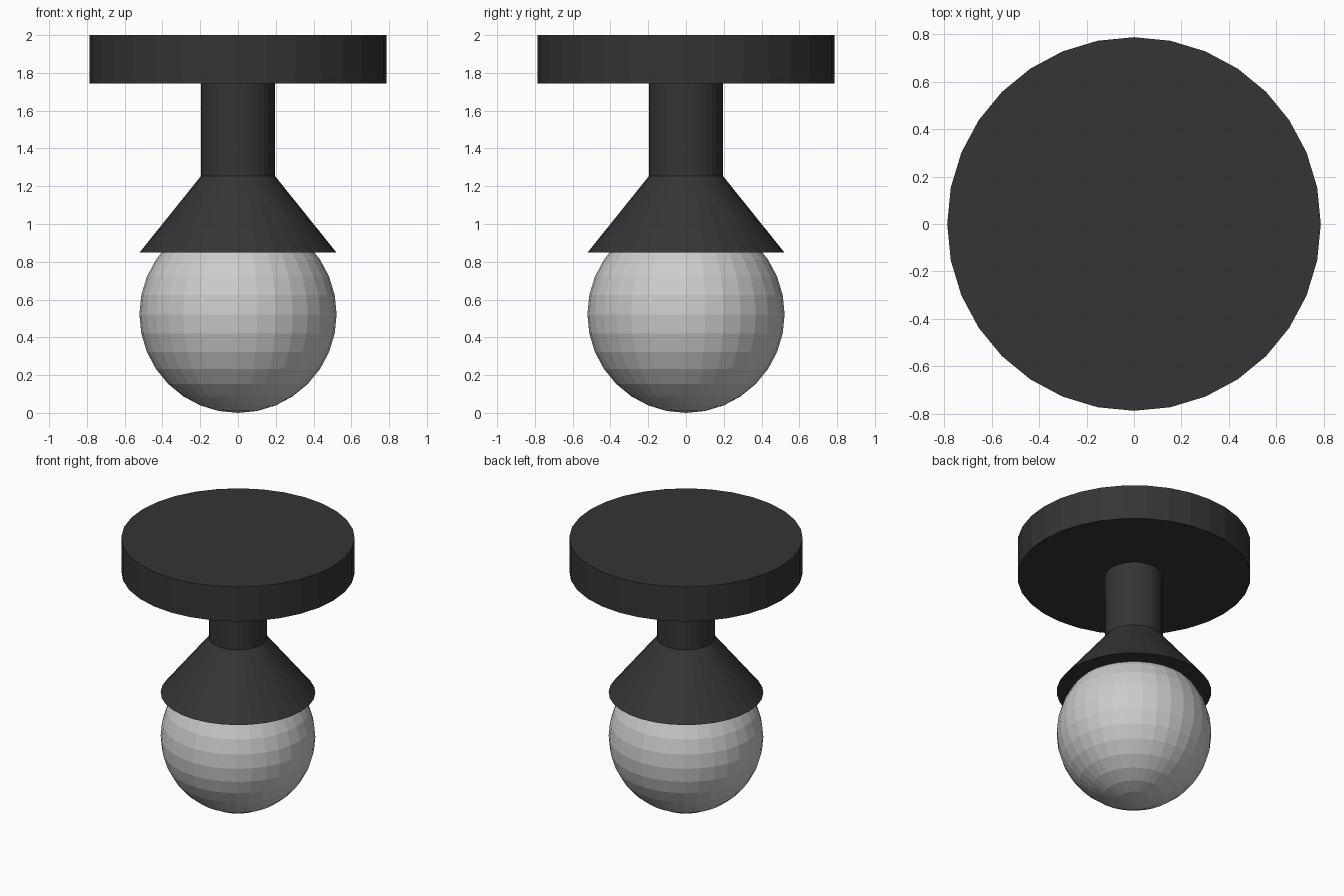
import bpy

if "Cube" in bpy.data.objects:
    bpy.data.objects.remove(bpy.data.objects["Cube"])

SIDES = 32

dark = bpy.data.materials.new("dark_metal")
dark.diffuse_color = (0.035, 0.035, 0.035, 1)
dark.use_nodes = True
dark.node_tree.nodes["Principled BSDF"].inputs["Base Color"].default_value = dark.diffuse_color


def tapered(name, r_bottom, r_top, z0, z1):
    """Capped flat-faced cylinder or cone between two heights."""
    bpy.ops.mesh.primitive_cone_add(vertices=SIDES, radius1=r_bottom, radius2=r_top,
                                    depth=z1 - z0, location=(0, 0, (z0 + z1) / 2))
    ob = bpy.context.object
    ob.name = name
    ob.data.materials.append(dark)
    return ob


# Ceiling plate, stem and flared lamp holder
tapered("ceiling_plate", 0.787, 0.787, 1.743, 2.0)
tapered("stem", 0.195, 0.195, 1.255, 1.743)
tapered("lamp_holder", 0.522, 0.195, 0.848, 1.255)

# Globe, its top hidden inside the holder
bpy.ops.mesh.primitive_uv_sphere_add(segments=SIDES, ring_count=16, radius=0.522,
                                     location=(0, 0, 0.525))
bpy.context.object.name = "globe"
bpy.context.object.location.z = 0.522
